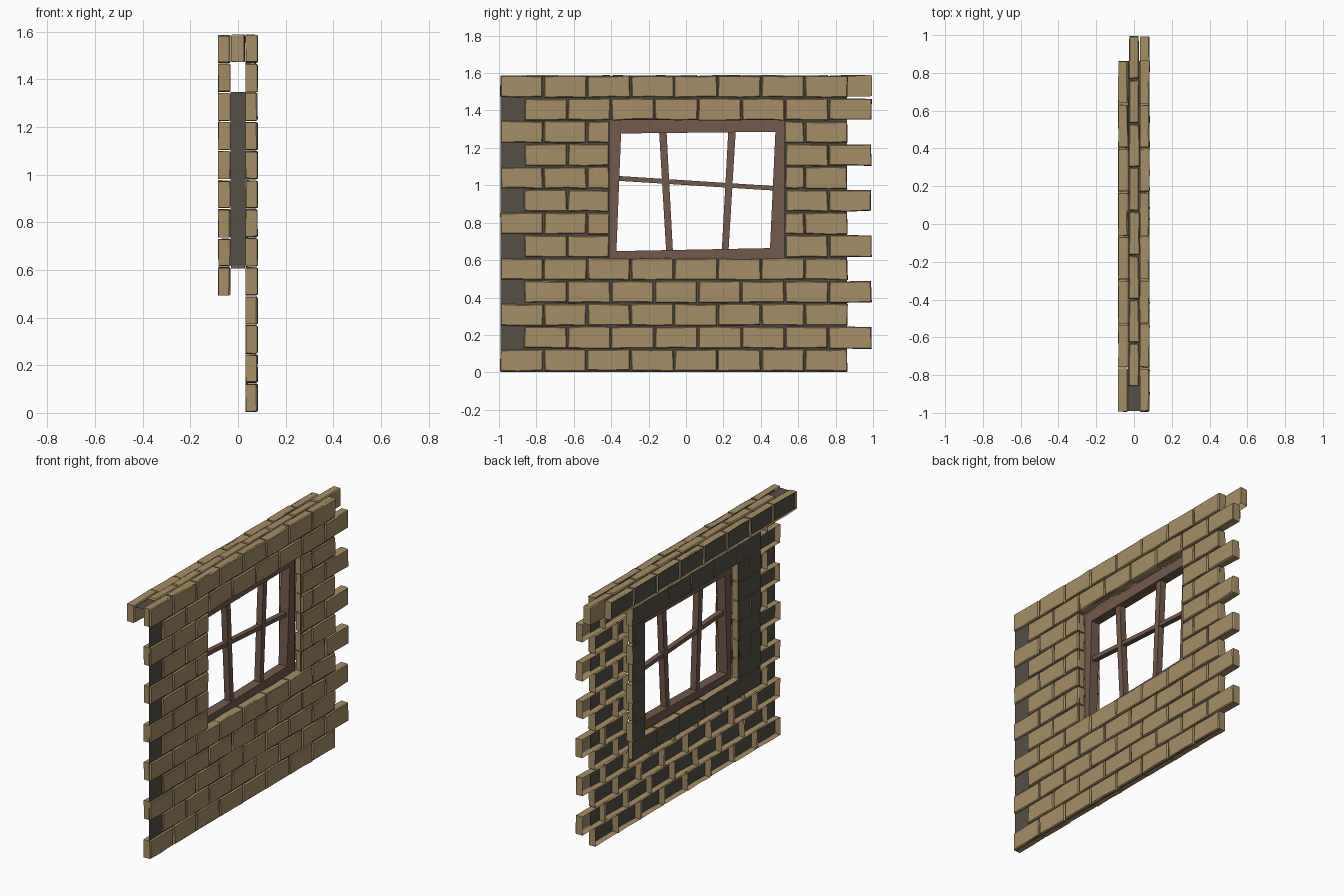
import bpy, bmesh, random
from mathutils import Vector

if "Cube" in bpy.data.objects:
    bpy.data.objects.remove(bpy.data.objects["Cube"])

random.seed(4)
PITCH, ROW = 0.2327, 0.122
OPEN_Y0, OPEN_Y1 = -0.408, 0.526      # window opening
OPEN_Z0, OPEN_Z1 = 0.606, 1.348


def material(name, rgb):
    m = bpy.data.materials.new(name)
    m.diffuse_color = (*rgb, 1)
    m.use_nodes = True
    m.node_tree.nodes["Principled BSDF"].inputs["Base Color"].default_value = m.diffuse_color
    return m


BRICK = material("sandstone", (0.38, 0.27, 0.13))
MORTAR = material("mortar", (0.09, 0.08, 0.06))
WOOD = material("wood", (0.17, 0.10, 0.07))


def finish(bm, name, mat):
    me = bpy.data.meshes.new(name)
    bm.to_mesh(me)
    bm.free()
    me.materials.append(mat)
    ob = bpy.data.objects.new(name, me)
    bpy.context.collection.objects.link(ob)
    return ob


def face_x(u, v, w):
    return Vector((w, u, v))


def face_up(u, v, w):
    return Vector((-v, u, w))


def brick(bm, u0, u1, v0, v1, w0, w1, place=face_x):
    """Rough brick, open at the back, with a chipped front edge."""
    def j(a=0.003):
        return random.uniform(-a, a)
    g = 0.004
    u0, u1, v0, v1 = u0 + g, u1 - g, v0 + g, v1 - g
    um = (u0 + u1) / 2 + j(0.03 * min(1, (u1 - u0) / 0.2))
    outline = [(u0, v0), (um, v0), (u1, v0), (u1, v1), (um, v1), (u0, v1)]
    outline = [(u + j(), v + j()) for u, v in outline]
    uc, vc = (u0 + u1) / 2, (v0 + v1) / 2
    rings = []
    for w, inset in ((w0, 0), (w1 - 0.006, 0), (w1, 0.004)):
        ring = []
        for u, v in outline:
            du = 0 if abs(u - uc) < 0.3 * (u1 - u0) else (inset if u < uc else -inset)
            dv = inset if v < vc else -inset
            ring.append(bm.verts.new(place(u + du + j(0.001), v + dv + j(0.001), w + j(0.0015))))
        rings.append(ring)
    for a, b in zip(rings, rings[1:]):
        for i in range(6):
            k = (i + 1) % 6
            bm.faces.new((a[i], a[k], b[k], b[i]))
    f = rings[-1]
    bm.faces.new((f[0], f[1], f[4], f[5]))
    bm.faces.new((f[1], f[2], f[3], f[4]))


def course(bm, row, lo, hi, w0, w1):
    """One running-bond row, clipped to lo..hi and to the window opening."""
    start = -0.995 if row % 2 == 0 else -0.867
    z = 0.003 + row * ROW
    for i in range(8):
        a, b = max(start + i * PITCH, lo), min(start + (i + 1) * PITCH, hi)
        spans = [(a, b)]
        if 5 <= row <= 10:
            spans = [(a, min(b, OPEN_Y0)), (max(a, OPEN_Y1), b)]
        for s, e in spans:
            if e - s > 0.04:
                brick(bm, s, e, z, z + ROW, w0, w1)


def sheet_x(bm, x, y0, y1, z0, z1):
    vs = [bm.verts.new((x, y, z)) for y, z in ((y0, z0), (y1, z0), (y1, z1), (y0, z1))]
    bm.faces.new(vs)


def holed_sheet(name, x, y0, y1, z0, z1):
    bm = bmesh.new()
    sheet_x(bm, x, y0, y1, z0, OPEN_Z0)
    sheet_x(bm, x, y0, y1, OPEN_Z1, z1)
    sheet_x(bm, x, y0, OPEN_Y0, OPEN_Z0, OPEN_Z1)
    sheet_x(bm, x, OPEN_Y1, y1, OPEN_Z0, OPEN_Z1)
    finish(bm, name, MORTAR)


# main wall
bm = bmesh.new()
for r in range(13):
    course(bm, r, -2, 2, 0.032, 0.082)
finish(bm, "main_wall_bricks", BRICK)
holed_sheet("main_wall_mortar", 0.071, -0.992, 0.862, 0.003, 1.585)

# rear surround of the window
bm = bmesh.new()
for r in range(4, 12):
    course(bm, r, -0.635, 0.652, -0.083, -0.032)
finish(bm, "rear_surround_bricks", BRICK)
holed_sheet("rear_surround_mortar", -0.081, -0.63, 0.65, 0.495, 1.463)

# rear top row
bm = bmesh.new()
course(bm, 12, -2, 2, -0.083, -0.032)
finish(bm, "rear_top_bricks", BRICK)
bm = bmesh.new()
sheet_x(bm, -0.072, -0.99, 0.862, 1.472, 1.583)
finish(bm, "rear_top_mortar", MORTAR)

# coping row facing up between the two layers
bm = bmesh.new()
for i in range(8):
    s = -0.864 + i * PITCH
    brick(bm, s, s + PITCH, -0.031, 0.031, 1.475, 1.588, face_up)
finish(bm, "coping_bricks", BRICK)
bm = bmesh.new()
bm.faces.new([bm.verts.new(p) for p in ((-0.032, -0.99, 1.576), (0.032, -0.99, 1.576),
                                        (0.032, 0.862, 1.576), (-0.032, 0.862, 1.576))])
finish(bm, "coping_mortar", MORTAR)

# mortar strips lining the window opening sides
bm = bmesh.new()
for y in (OPEN_Y0 - 0.002, OPEN_Y1 + 0.002):
    bm.faces.new([bm.verts.new(p) for p in ((-0.032, y, OPEN_Z0 + 0.015), (0.032, y, OPEN_Z0 + 0.015),
                                            (0.032, y, OPEN_Z1), (-0.032, y, OPEN_Z1))])
finish(bm, "jamb_mortar", MORTAR)


def prism(bm, pts, x0, x1):
    """Extrude a y,z quad through the wall thickness."""
    a = [bm.verts.new((x0, y, z)) for y, z in pts]
    b = [bm.verts.new((x1, y, z)) for y, z in pts]
    bm.faces.new(a[::-1])
    bm.faces.new(b)
    for i in range(4):
        k = (i + 1) % 4
        bm.faces.new((a[i], a[k], b[k], b[i]))


# crooked window frame
outer = [(OPEN_Y0, OPEN_Z0), (OPEN_Y1, OPEN_Z0), (OPEN_Y1, OPEN_Z1), (OPEN_Y0, OPEN_Z1)]
inner = [(-0.372, 0.648), (0.449, 0.664), (0.478, 1.286), (-0.347, 1.277)]
bm = bmesh.new()
rings = [[bm.verts.new((x, y, z)) for y, z in loop]
         for x, loop in ((-0.03, outer), (0.03, outer), (0.03, inner), (-0.03, inner))]
for n in range(4):
    a, b = rings[n], rings[(n + 1) % 4]
    for i in range(4):
        k = (i + 1) % 4
        bm.faces.new((a[i], a[k], b[k], b[i]))
finish(bm, "window_frame", WOOD)

# leaning glazing bars
bm = bmesh.new()
for low, high in ((-0.088, -0.124), (0.209, 0.246)):
    prism(bm, [(low - 0.018, 0.645), (low + 0.018, 0.645), (high + 0.02, 1.29), (high - 0.02, 1.29)],
          -0.02, 0.02)
prism(bm, [(-0.365, 1.024), (0.47, 0.972), (0.47, 0.996), (-0.365, 1.05)], -0.016, 0.016)
finish(bm, "glazing_bars", WOOD)
